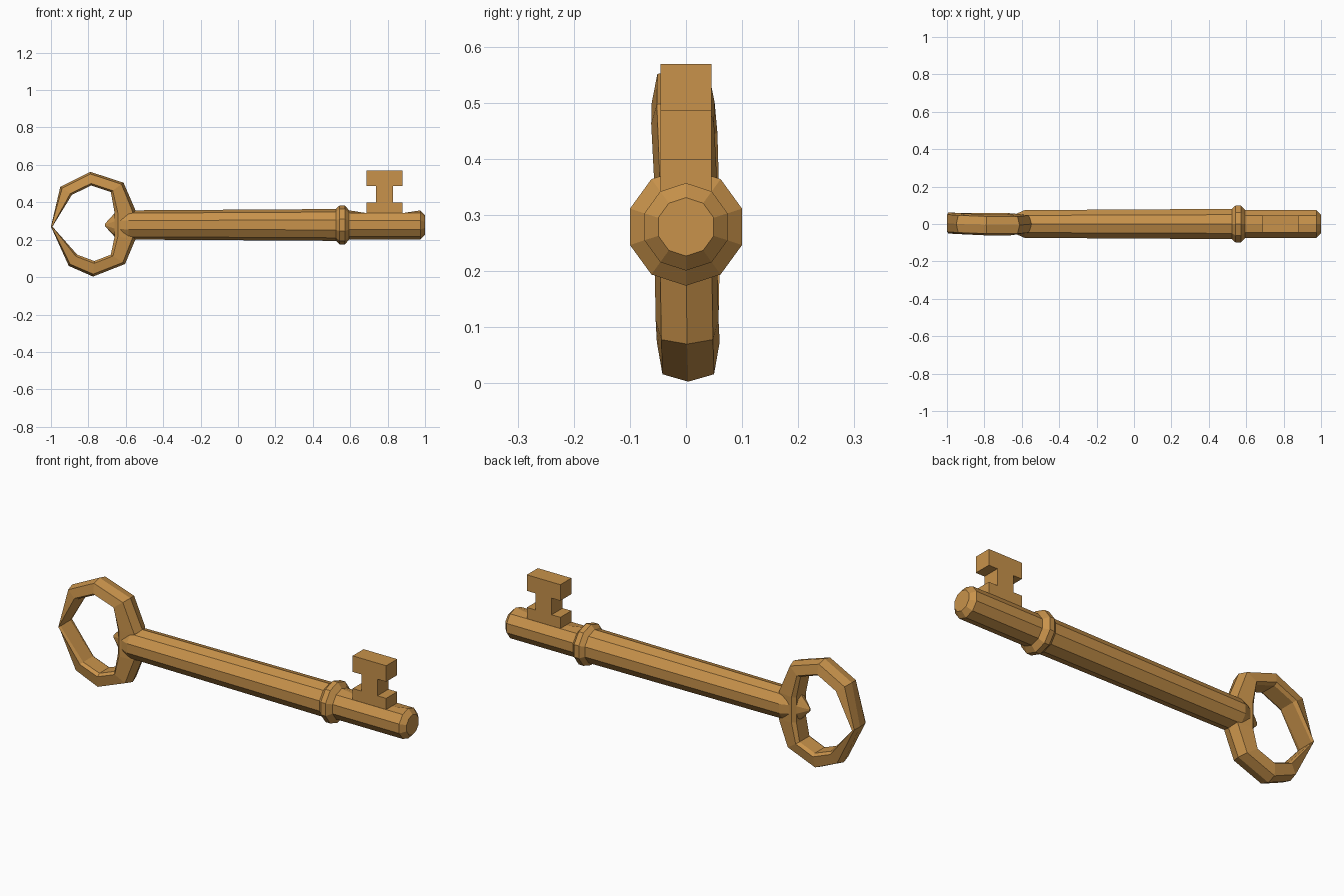
import bpy, bmesh
from math import sin, cos, tau
from mathutils import Vector

if "Cube" in bpy.data.objects:
    bpy.data.objects.remove(bpy.data.objects["Cube"])

AXIS_Z = 0.279
SIDES = 10

brass = bpy.data.materials.new("brass")
brass.diffuse_color = (0.58, 0.29, 0.07, 1)
brass.use_nodes = True
brass.node_tree.nodes["Principled BSDF"].inputs["Base Color"].default_value = brass.diffuse_color


def finish(bm, name):
    bmesh.ops.recalc_face_normals(bm, faces=bm.faces)
    mesh = bpy.data.meshes.new(name)
    bm.to_mesh(mesh)
    bm.free()
    obj = bpy.data.objects.new(name, mesh)
    obj.data.materials.append(brass)
    bpy.context.collection.objects.link(obj)
    return obj


def bridge(bm, a, b):
    n = len(a)
    for i in range(n):
        bm.faces.new((a[i], a[(i + 1) % n], b[(i + 1) % n], b[i]))


# shaft, collar and tip: ten-sided lathe along x, (x, y radius, z radius)
profile = [(-0.71, 0.006, 0.008), (-0.655, 0.045, 0.068), (-0.585, 0.078, 0.078),
           (0.523, 0.085, 0.085), (0.544, 0.105, 0.105), (0.571, 0.105, 0.105),
           (0.594, 0.078, 0.078), (0.688, 0.078, 0.078), (0.88, 0.078, 0.078),
           (0.975, 0.078, 0.078), (1.0, 0.052, 0.052)]
bm = bmesh.new()
rings = []
for x, ry, rz in profile:
    rings.append([bm.verts.new((x, ry * sin(tau * i / SIDES),
                                AXIS_Z + rz * cos(tau * i / SIDES)))
                  for i in range(SIDES)])
# flat seat under the bit
for ring in (rings[7], rings[8]):
    ring[0].co.z = ring[1].co.z
for a, b in zip(rings, rings[1:]):
    bridge(bm, a, b)
bm.faces.new(rings[0])
bm.faces.new(rings[-1])
finish(bm, "shaft")

# bit: stepped outline extruded across y
half = [(0.096, 0.33), (0.096, 0.40), (0.046, 0.40),
        (0.046, 0.486), (0.096, 0.486), (0.096, 0.569)]
outline = half + [(-x, z) for x, z in reversed(half)]
bm = bmesh.new()
face = bm.faces.new([bm.verts.new((0.784 + x, -0.045, z)) for x, z in outline])
ext = bmesh.ops.extrude_face_region(bm, geom=[face])
bmesh.ops.translate(bm, vec=Vector((0, 0.09, 0)),
                    verts=[v for v in ext["geom"] if isinstance(v, bmesh.types.BMVert)])
finish(bm, "bit")

# bow: uneven loop given by (outer x, z, inner x, z, y shift)
loop = [(-1.0, 0.27, -0.992, 0.27, 0.005), (-0.95, 0.483, -0.888, 0.44, 0.0),
        (-0.79, 0.563, -0.785, 0.49, -0.005), (-0.612, 0.505, -0.68, 0.455, -0.006),
        (-0.545, 0.35, -0.66, 0.345, 0.0), (-0.545, 0.21, -0.66, 0.215, 0.0),
        (-0.604, 0.07, -0.68, 0.12, 0.002), (-0.775, 0.003, -0.768, 0.086, 0.004),
        (-0.905, 0.06, -0.86, 0.12, 0.002)]
# cross-section: (position from outer to inner, y)
section = [(0, 0.0), (0.16, 0.046), (0.85, 0.056), (1, 0.04),
           (1, -0.04), (0.85, -0.056), (0.16, -0.046)]
bm = bmesh.new()
rings = []
for ox, oz, ix, iz, dy in loop:
    rings.append([bm.verts.new((ox + (ix - ox) * t, y + dy, oz + (iz - oz) * t))
                  for t, y in section])
for i, ring in enumerate(rings):
    bridge(bm, ring, rings[(i + 1) % len(rings)])
finish(bm, "bow")
